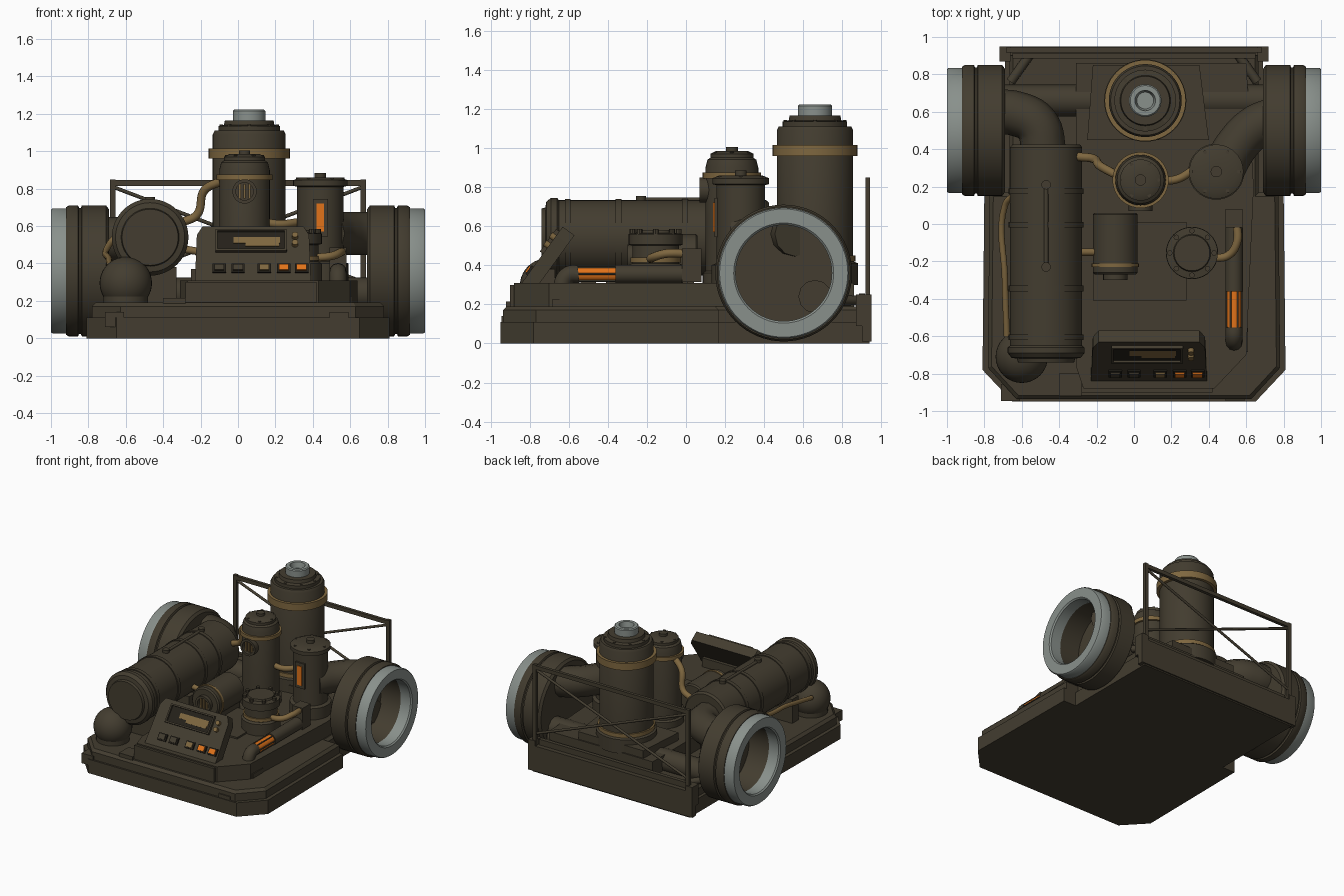
import bpy, bmesh
from math import radians, cos, sin, pi
from mathutils import Vector, Matrix

cube = bpy.data.objects.get("Cube")
if cube:
    bpy.data.objects.remove(cube)


def material(name, rgb):
    m = bpy.data.materials.new(name)
    m.use_nodes = True
    m.diffuse_color = (*rgb, 1)
    m.node_tree.nodes["Principled BSDF"].inputs["Base Color"].default_value = (*rgb, 1)
    return m


BROWN = material("olive_brown", (0.056, 0.046, 0.029))
BRASS = material("brass", (0.21, 0.135, 0.05))
GREY = material("pale_grey", (0.25, 0.28, 0.26))
ORANGE = material("orange", (0.75, 0.17, 0.01))
DARK = material("dark_glass", (0.018, 0.015, 0.01))
X, Y, Z = Vector((1, 0, 0)), Vector((0, 1, 0)), Vector((0, 0, 1))


def finish(name, bm, mat, matrix=Matrix(), smooth=False):
    bmesh.ops.remove_doubles(bm, verts=bm.verts, dist=1e-5)
    bmesh.ops.recalc_face_normals(bm, faces=bm.faces)
    mesh = bpy.data.meshes.new(name)
    bm.to_mesh(mesh)
    bm.free()
    mesh.materials.append(mat)
    ob = bpy.data.objects.new(name, mesh)
    ob.matrix_world = matrix
    bpy.context.collection.objects.link(ob)
    if smooth:
        bpy.ops.object.select_all(action='DESELECT')
        ob.select_set(True)
        bpy.context.view_layer.objects.active = ob
        bpy.ops.object.shade_smooth_by_angle(angle=radians(35))
    return ob


def lathe(name, profile, origin, axis=Z, mat=BROWN, segs=40, closed=False):
    """Turn (radius, height) points around an axis."""
    bm = bmesh.new()
    vs = [bm.verts.new((r, 0, h)) for r, h in profile]
    es = [bm.edges.new(p) for p in zip(vs, vs[1:])]
    if closed:
        es.append(bm.edges.new((vs[-1], vs[0])))
    bmesh.ops.spin(bm, geom=vs + es, cent=(0, 0, 0), axis=Z, angle=2 * pi, steps=segs)
    rot = Z.rotation_difference(axis).to_matrix().to_4x4()
    return finish(name, bm, mat, Matrix.Translation(origin) @ rot, True)


def disc(name, r, h, origin, axis=Z, mat=BROWN, segs=40):
    return lathe(name, [(0, 0), (r, 0), (r, h), (0, h)], origin, axis, mat, segs)


def box(name, centre, size, mat=BROWN, rot=Matrix()):
    bm = bmesh.new()
    bmesh.ops.create_cube(bm, size=1, matrix=Matrix.Diagonal((*size, 1)))
    return finish(name, bm, mat, Matrix.Translation(centre) @ rot)


def prism(name, outline, z0, z1, mat=BROWN, inset=0.0):
    """Extrude a plan outline upwards, with an optional bevelled top rim."""
    bm = bmesh.new()
    face = bm.faces.new([bm.verts.new((x, y, z0)) for x, y in outline])
    top = bmesh.ops.extrude_face_region(bm, geom=[face])["geom"]
    bmesh.ops.translate(bm, vec=(0, 0, z1 - z0), verts=[v for v in top if isinstance(v, bmesh.types.BMVert)])
    if inset:
        cap = [f for f in top if isinstance(f, bmesh.types.BMFace)]
        bmesh.ops.bevel(bm, geom=list(cap[0].edges), offset=inset, segments=1, affect='EDGES')
    return finish(name, bm, mat)


def tube(name, points, radius, mat=BROWN, straight=False):
    cu = bpy.data.curves.new(name, 'CURVE')
    cu.dimensions = '3D'
    cu.bevel_depth, cu.bevel_resolution, cu.resolution_u, cu.use_fill_caps = radius, 4, 8, True
    sp = cu.splines.new('POLY' if straight else 'BEZIER')
    pts = sp.points if straight else sp.bezier_points
    pts.add(len(points) - 1)
    for p, co in zip(pts, points):
        if straight:
            p.co = (*co, 1)
        else:
            p.co = co
            p.handle_left_type = p.handle_right_type = 'AUTO'
    cu.materials.append(mat)
    ob = bpy.data.objects.new(name, cu)
    bpy.context.collection.objects.link(ob)
    bpy.ops.object.select_all(action='DESELECT')
    ob.select_set(True)
    bpy.context.view_layer.objects.active = ob
    bpy.ops.object.convert(target='MESH')
    bpy.ops.object.shade_smooth_by_angle(angle=radians(40))


def bolts(name, centre, ring, count, r, h, axis=Z):
    rot = Z.rotation_difference(axis)
    for i in range(count):
        a = 2 * pi * i / count
        disc(name, r, h, Vector(centre) + rot @ Vector((ring * cos(a), ring * sin(a), 0)), axis, BROWN, 8)


# Base: stepped plinth with clipped front corners, narrowing between the drums
half = [(0.65, -0.95), (0.81, -0.78), (0.8, 0.17), (0.69, 0.17), (0.69, 0.94)]
mirror = lambda pts: pts + [(-x, y) for x, y in reversed(pts)]
prism("base_plinth", mirror(half), 0, 0.11)
prism("base_deck", mirror([(x * 0.965, y * 0.985) for x, y in half]), 0.11, 0.19, inset=0.02)
prism("machine_bed", [(0.43, -0.88), (0.6, -0.7), (0.64, 0.2), (0.6, 0.86), (-0.31, 0.86),
                      (-0.31, -0.76), (-0.27, -0.88)], 0.19, 0.31)
box("bed_front_panel", (0.07, -0.885, 0.22), (0.7, 0.03, 0.16))
box("bed_cover", (0.03, -0.2, 0.315), (0.5, 0.42, 0.015))
box("rear_rail", (0, 0.925, 0.11), (1.44, 0.05, 0.2))
box("rear_upper_rail", (0, 0.9, 0.23), (1.3, 0.03, 0.05))
for x in (-0.66, 0.54):
    box("front_pad", (x, -0.9, 0.1), (0.1, 0.09, 0.08))
box("front_corner_step", (-0.34, -0.86, 0.2), (0.12, 0.12, 0.03))

# Side drums with pale rims, and the pipe joining them
for s in (-1, 1):
    o, ax = (0.69 * s, 0.5, 0.36), X * s
    lathe("side_drum", [(0, 0), (0.33, 0), (0.35, 0.015), (0.35, 0.145), (0.337, 0.15), (0.337, 0.16),
                        (0.35, 0.165), (0.35, 0.215), (0.34, 0.23), (0.25, 0.23), (0.25, 0.04), (0, 0.04)],
          o, ax, segs=64)
    lathe("drum_rim", [(0.335, 0.225), (0.335, 0.3), (0.328, 0.31), (0.256, 0.31), (0.246, 0.3), (0.246, 0.215)],
          o, ax, GREY, 64, True)
    # Rear frame post, foot and gusset
    box("frame_post", (0.67 * s, 0.93, 0.5), (0.03, 0.025, 0.7))
    box("post_foot", (0.69 * s, 0.91, 0.17), (0.06, 0.08, 0.16))
    tube("rear_gusset", [(0.66 * s, 0.76, 0.22), (0.56 * s, 0.9, 0.22)], 0.025, straight=True)
    tube("frame_brace", [(0.67 * s, 0.93, 0.81), (-0.67 * s, 0.93, 0.3)], 0.01, straight=True)
box("frame_top_bar", (0, 0.93, 0.83), (1.37, 0.025, 0.03))
tube("cross_pipe", [(-0.74, 0.66, 0.24), (0.74, 0.66, 0.24)], 0.085, straight=True)
tube("left_elbow", [(-0.74, 0.6, 0.53), (-0.63, 0.59, 0.53), (-0.52, 0.53, 0.54), (-0.48, 0.38, 0.54)], 0.12)
tube("right_elbow", [(0.74, 0.56, 0.56), (0.65, 0.52, 0.56), (0.55, 0.42, 0.56), (0.47, 0.28, 0.56)], 0.115)

# Tall rear cylinder on its pedestal
prism("pedestal", [(-0.25, 0.45), (0.4, 0.45), (0.35, 0.85), (-0.22, 0.85)], 0.31, 0.37)
c = (0.06, 0.66, 0)
lathe("tall_cylinder", [(0, 0.3), (0.22, 0.3), (0.22, 0.41), (0.195, 0.42), (0.195, 1.09), (0.185, 1.11),
                        (0.165, 1.11), (0.165, 1.135), (0.135, 1.14), (0.13, 1.165), (0, 1.165)], c, segs=48)
lathe("tall_upper_band", [(0.19, 0.96), (0.217, 0.96), (0.217, 1.015), (0.19, 1.015)], c, Z, BRASS, 48, True)
lathe("tall_lower_band", [(0.19, 0.42), (0.207, 0.42), (0.207, 0.45), (0.19, 0.45)], c, Z, BRASS, 48, True)
lathe("tall_spout", [(0.087, 1.16), (0.087, 1.215), (0.08, 1.222), (0.055, 1.222), (0.045, 1.18), (0, 1.18)],
      c, Z, GREY, 32)
bolts("tall_bolt", (0.06, 0.66, 1.13), 0.15, 8, 0.01, 0.012)

# Middle cylinder with round grille
c = (0.035, 0.235, 0)
lathe("middle_cylinder", [(0, 0.3), (0.15, 0.3), (0.15, 0.36), (0.135, 0.37), (0.135, 0.9), (0.125, 0.94),
                          (0.11, 0.95), (0.11, 0.97), (0.08, 0.985), (0.03, 0.985), (0.03, 1.005), (0, 1.005)], c)
lathe("middle_band", [(0.13, 0.845), (0.15, 0.845), (0.15, 0.875), (0.13, 0.875)], c, Z, BRASS, 40, True)
bolts("middle_bolt", (0.035, 0.235, 0.965), 0.095, 6, 0.01, 0.015)


def grille(name, centre, r):
    cx, cy, cz = centre
    lathe(name + "_ring", [(r, 0), (r, 0.05), (r * 0.72, 0.05), (r * 0.72, 0.02), (0, 0.02)], centre, -Y, BROWN, 24)
    for dx in (-0.4, 0, 0.4):
        box(name + "_bar", (cx + dx * r, cy - 0.03, cz), (r * 0.18, 0.012, r * 1.2), BRASS)


grille("middle_grille", (0.035, 0.12, 0.785), 0.065)

# Right cylinder with glowing window
c = (0.44, 0.28, 0)
lathe("right_cylinder", [(0, 0.3), (0.15, 0.3), (0.15, 0.4), (0.125, 0.41), (0.125, 0.81), (0.145, 0.815),
                         (0.145, 0.845), (0.11, 0.86), (0.03, 0.86), (0.03, 0.885), (0, 0.885)], c)
box("window_frame", (0.44, 0.16, 0.645), (0.08, 0.03, 0.2))
box("window_glow", (0.44, 0.143, 0.645), (0.04, 0.008, 0.15), ORANGE)
bolts("right_bolt", (0.44, 0.28, 0.845), 0.12, 6, 0.01, 0.015)

# Large horizontal tank
tank = Vector((-0.47, 0, 0.54))
lathe("tank", [(0, -0.74), (0.15, -0.74), (0.155, -0.72), (0.185, -0.715), (0.205, -0.69), (0.205, -0.66),
               (0.193, -0.65), (0.193, 0.41), (0.18, 0.425), (0, 0.425)], tank, Y, segs=48)
for y in (-0.62, -0.36, -0.02, 0.16):
    lathe("tank_band", [(0.19, y), (0.2, y), (0.2, y + 0.03), (0.19, y + 0.03)], tank, Y, BROWN, 48, True)
tube("tank_top_rail", [(-0.47, -0.23, 0.735), (-0.47, 0.21, 0.735)], 0.012, straight=True)
for y in (-0.23, 0.21):
    disc("tank_knob", 0.025, 0.04, (-0.47, y, 0.715), segs=16)
for y in (-0.5, -0.1, 0.25):
    box("tank_saddle", (-0.47, y, 0.28), (0.28, 0.08, 0.2))

# Sphere on its collar
lathe("front_sphere", [(0.14 * cos(a * pi / 20), 0.14 * sin(a * pi / 20)) for a in range(-10, 11)],
      (-0.6, -0.71, 0.295), segs=32)
disc("sphere_collar", 0.12, 0.04, (-0.6, -0.71, 0.185))

# Small drum lying on the bed
lathe("small_drum", [(0, -0.27), (0.11, -0.27), (0.12, -0.26), (0.12, 0.05), (0.11, 0.06), (0, 0.06)],
      (-0.1, 0, 0.44), Y)
lathe("small_drum_band", [(0.115, -0.23), (0.126, -0.23), (0.126, -0.21), (0.115, -0.21)],
      (-0.1, 0, 0.44), Y, BRASS, 40, True)
box("small_drum_foot", (-0.1, -0.1, 0.33), (0.18, 0.28, 0.06))
grille("small_grille", (-0.1, -0.25, 0.44), 0.065)

# Short flanged pot
c = (0.31, -0.155, 0)
lathe("flanged_pot", [(0, 0.31), (0.14, 0.31), (0.14, 0.4), (0.12, 0.41), (0.12, 0.5), (0.138, 0.505), (0.138, 0.56),
                      (0.1, 0.565), (0.095, 0.58), (0, 0.58)], c)
lathe("pot_band", [(0.11, 0.415), (0.13, 0.415), (0.13, 0.44), (0.11, 0.44)], c, Z, BRASS, 40, True)
bolts("pot_bolt", (0.31, -0.155, 0.555), 0.118, 8, 0.015, 0.03)

# Glowing gauge tube along the right
disc("gauge_sleeve", 0.047, 0.34, (0.535, -0.36, 0.355), Y, segs=24)
disc("gauge_glow", 0.038, 0.2, (0.535, -0.56, 0.355), Y, ORANGE, 24)
for i in range(6):
    a = 2 * pi * i / 6
    tube("gauge_cage_rod", [(0.535 + 0.04 * cos(a), y, 0.355 + 0.04 * sin(a)) for y in (-0.57, -0.35)],
         0.005, straight=True)
tube("gauge_elbow", [(0.535, -0.55, 0.355), (0.535, -0.6, 0.35), (0.535, -0.63, 0.31), (0.535, -0.63, 0.2)], 0.045)
box("gauge_plate", (0.54, -0.62, 0.2), (0.14, 0.13, 0.05))
box("gauge_bracket", (0.535, 0.03, 0.4), (0.09, 0.1, 0.17))

# Sloping control console, with a frame measured up its face
tilt = radians(54)
up, out = Vector((0, cos(tilt), sin(tilt))), Vector((0, -sin(tilt), cos(tilt)))
foot = Vector((0.08, -0.84, 0.31))
slope = Matrix.Rotation(tilt, 4, 'X')
bm = bmesh.new()
loops = []
for t in (0, -0.075):
    loops.append([bm.verts.new(foot + X * x + up * v + out * t) for x, v in
                  ((-0.31, 0), (0.31, 0), (0.3, 0.3), (0.27, 0.355), (-0.27, 0.355), (-0.3, 0.3))])
for loop in loops:
    bm.faces.new(loop)
for i in range(6):
    j = (i + 1) % 6
    bm.faces.new((loops[0][i], loops[0][j], loops[1][j], loops[1][i]))
finish("console", bm, BROWN)
box("console_foot", (0.08, -0.72, 0.34), (0.5, 0.1, 0.08))


def on_console(name, x, v, w, h, t, mat):
    box(name, foot + X * x + up * v + out * t / 2, (w, h, t), mat, slope)


on_console("screen_glass", -0.01, 0.255, 0.36, 0.12, 0.005, DARK)
on_console("screen_trace_low", 0.05, 0.235, 0.18, 0.03, 0.008, BRASS)
on_console("screen_trace_high", 0.02, 0.26, 0.25, 0.04, 0.008, BRASS)
for s in (-1, 1):
    on_console("screen_trim", -0.01, 0.255 + s * 0.065, 0.38, 0.012, 0.02, BROWN)
    on_console("screen_side_trim", -0.01 + s * 0.185, 0.255, 0.012, 0.13, 0.02, BROWN)
for x, mat in ((-0.18, BROWN), (-0.08, BROWN), (0.06, BRASS), (0.165, ORANGE), (0.26, ORANGE)):
    on_console("button_bezel", x, 0.075, 0.072, 0.055, 0.012, DARK)
    on_console("button", x, 0.075, 0.052, 0.036, 0.02, mat)
for v in (0.235, 0.285):
    disc("console_knob", 0.017, 0.025, foot + X * 0.225 + up * v, out, BRASS, 16)

# Brass piping
tube("tank_to_middle_pipe", [(-0.3, 0.36, 0.62), (-0.22, 0.35, 0.66), (-0.18, 0.31, 0.79), (-0.09, 0.26, 0.84)], 0.023, BRASS)
tube("middle_to_right_pipe", [(0.14, 0.23, 0.62), (0.23, 0.24, 0.61), (0.32, 0.29, 0.62)], 0.022, BRASS)
tube("gauge_to_pot_pipe", [(0.55, 0.0, 0.46), (0.55, -0.1, 0.46), (0.5, -0.17, 0.44), (0.4, -0.18, 0.43)], 0.022, BRASS)
tube("left_side_pipe", [(-0.65, 0.15, 0.55), (-0.69, 0.1, 0.5), (-0.69, -0.3, 0.42), (-0.68, -0.6, 0.36)], 0.017, BRASS)
tube("tank_to_drum_pipe", [(-0.31, -0.15, 0.48), (-0.19, -0.15, 0.46)], 0.02, BRASS)
